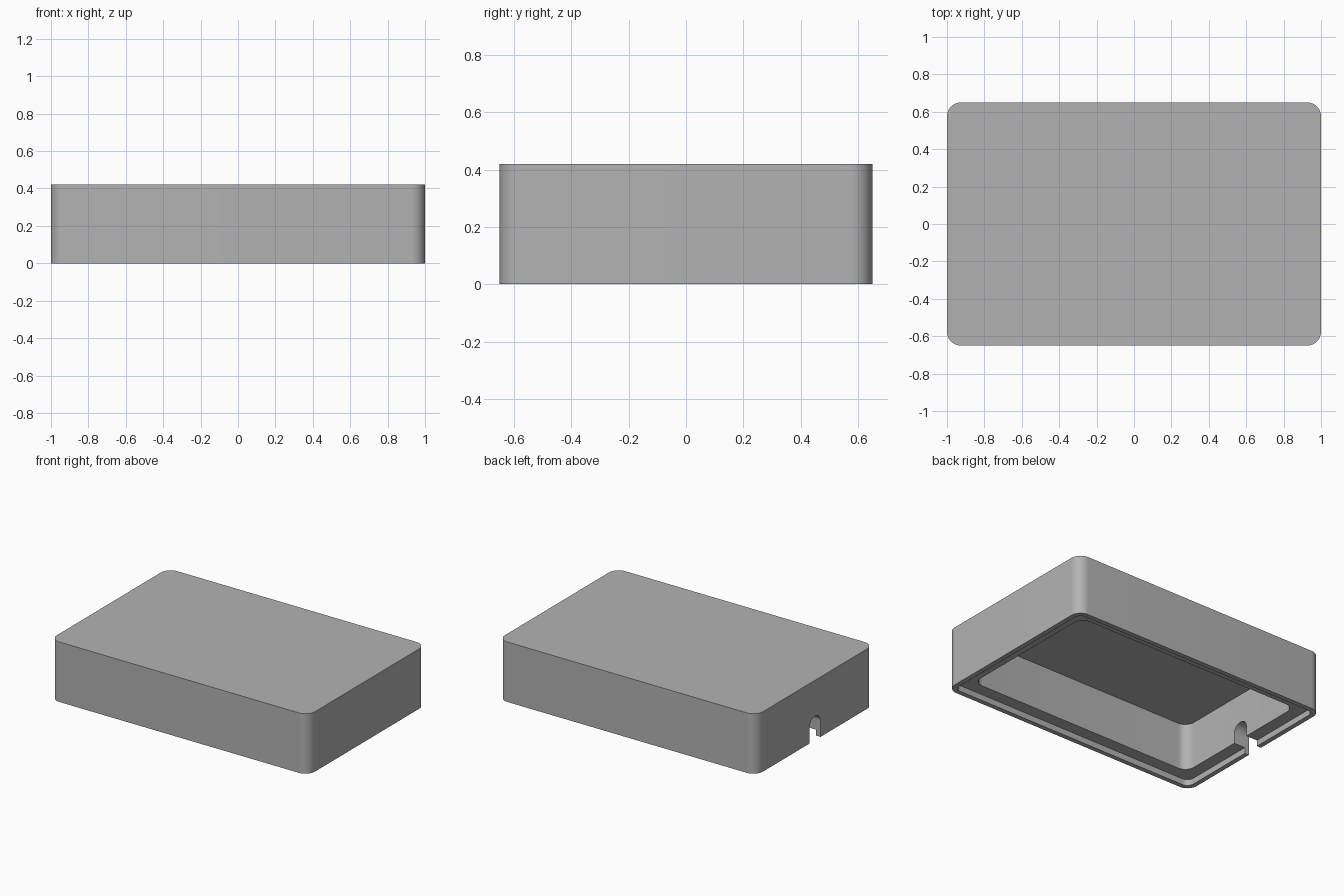
import bpy, bmesh, math

default_cube = bpy.data.objects.get("Cube")
if default_cube:
    bpy.data.objects.remove(default_cube, do_unlink=True)

HEIGHT = 0.42
LENGTH, WIDTH = 2.0, 1.3
WALL, LIP = 0.12, 0.033
LEDGE_Z, CEILING_Z = 0.042, 0.37
NOTCH_RADIUS, NOTCH_TOP = 0.06, 0.17

grey = bpy.data.materials.new("plain grey")
grey.use_nodes = True
colour = (0.45, 0.45, 0.45, 1)
grey.diffuse_color = colour
grey.node_tree.nodes["Principled BSDF"].inputs["Base Color"].default_value = colour


def extrude_profile(name, points, offset):
    """Prism made by sweeping a closed outline along an offset."""
    bm = bmesh.new()
    face = bm.faces.new([bm.verts.new(p) for p in points])
    result = bmesh.ops.extrude_face_region(bm, geom=[face])
    moved = [v for v in result["geom"] if isinstance(v, bmesh.types.BMVert)]
    bmesh.ops.translate(bm, verts=moved, vec=offset)
    bmesh.ops.recalc_face_normals(bm, faces=bm.faces)
    mesh = bpy.data.meshes.new(name)
    bm.to_mesh(mesh)
    bm.free()
    mesh.materials.append(grey)
    obj = bpy.data.objects.new(name, mesh)
    bpy.context.collection.objects.link(obj)
    return obj


def rounded_block(name, inset, radius, bottom, top, steps=12):
    """Upright block with rounded vertical corners."""
    points = []
    for corner, (sx, sy) in enumerate([(1, 1), (-1, 1), (-1, -1), (1, -1)]):
        cx = sx * (LENGTH / 2 - inset - radius)
        cy = sy * (WIDTH / 2 - inset - radius)
        for i in range(steps + 1):
            a = (corner + i / steps) * math.pi / 2
            points.append((cx + radius * math.cos(a), cy + radius * math.sin(a), bottom))
    return extrude_profile(name, points, (0, 0, top - bottom))


def cut(target, cutter):
    mod = target.modifiers.new("cut", "BOOLEAN")
    mod.operation = "DIFFERENCE"
    mod.solver = "EXACT"
    mod.object = cutter
    bpy.context.view_layer.objects.active = target
    bpy.ops.object.modifier_apply(modifier=mod.name)
    bpy.data.objects.remove(cutter, do_unlink=True)


# Outer shell, open underneath
cover = rounded_block("box_cover", 0, 0.075, 0, HEIGHT)

# Shallow step inside the rim, then the main cavity
cut(cover, rounded_block("rim_step", LIP, 0.05, -0.1, LEDGE_Z))
cut(cover, rounded_block("cavity", WALL, 0.07, -0.1, CEILING_Z))

# Arched cable notch through the end wall
arch = [(-1.1, -NOTCH_RADIUS, -0.1), (-1.1, NOTCH_RADIUS, -0.1)]
for i in range(25):
    a = math.pi * i / 24
    arch.append((-1.1, NOTCH_RADIUS * math.cos(a),
                 NOTCH_TOP - NOTCH_RADIUS + NOTCH_RADIUS * math.sin(a)))
cut(cover, extrude_profile("cable_notch", arch, (0.3, 0, 0)))

# Smooth corners, crisp edges
bpy.ops.object.select_all(action="DESELECT")
cover.select_set(True)
bpy.context.view_layer.objects.active = cover
bpy.ops.object.shade_smooth_by_angle(angle=math.radians(30))
